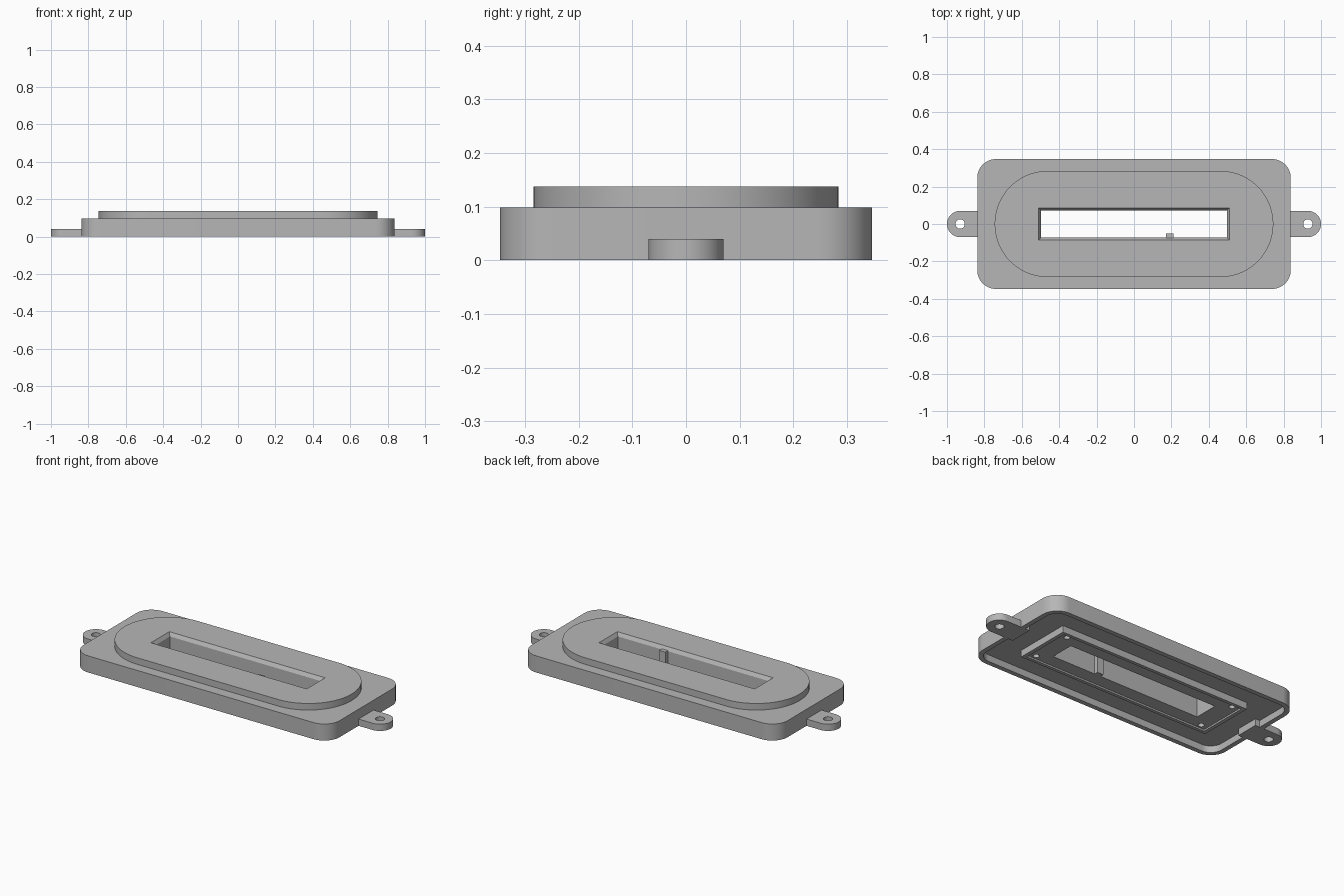
import bpy, bmesh, math

if "Cube" in bpy.data.objects:
    bpy.data.objects.remove(bpy.data.objects["Cube"])

grey = bpy.data.materials.new("plain grey")
grey.diffuse_color = (0.47, 0.47, 0.47, 1)
grey.use_nodes = True
grey.node_tree.nodes["Principled BSDF"].inputs["Base Color"].default_value = grey.diffuse_color


def rounded(hx, hy, r, n=12):
    """Outline of a rectangle with rounded corners, counter-clockwise."""
    if r == 0:
        return [(hx, hy), (-hx, hy), (-hx, -hy), (hx, -hy)]
    pts = []
    for k, (sx, sy) in enumerate([(1, 1), (-1, 1), (-1, -1), (1, -1)]):
        for i in range(n + 1):
            a = math.pi / 2 * (k + i / n)
            pts.append((sx * (hx - r) + r * math.cos(a),
                        sy * (hy - r) + r * math.sin(a)))
    return pts


def circle(x, y, r, n=24):
    return [(x + r * math.cos(2 * math.pi * i / n),
             y + r * math.sin(2 * math.pi * i / n)) for i in range(n)]


def solid(name, bottom, top, z0, z1):
    """Closed solid between two outlines with equal point counts."""
    bm = bmesh.new()
    lo = [bm.verts.new((x, y, z0)) for x, y in bottom]
    hi = [bm.verts.new((x, y, z1)) for x, y in top]
    n = len(lo)
    bm.faces.new(lo[::-1])
    bm.faces.new(hi)
    for i in range(n):
        j = (i + 1) % n
        bm.faces.new((lo[i], lo[j], hi[j], hi[i]))
    bmesh.ops.remove_doubles(bm, verts=bm.verts, dist=1e-5)
    bmesh.ops.recalc_face_normals(bm, faces=bm.faces)
    me = bpy.data.meshes.new(name)
    bm.to_mesh(me)
    bm.free()
    me.materials.append(grey)
    ob = bpy.data.objects.new(name, me)
    bpy.context.collection.objects.link(ob)
    return ob


def prism(name, outline, z0, z1):
    return solid(name, outline, outline, z0, z1)


def combine(ob, other, op="DIFFERENCE"):
    """Boolean with another solid, which is then removed."""
    mod = ob.modifiers.new("bool", "BOOLEAN")
    mod.operation, mod.object, mod.solver = op, other, "EXACT"
    dg = bpy.context.evaluated_depsgraph_get()
    me = bpy.data.meshes.new_from_object(ob.evaluated_get(dg))
    ob.modifiers.clear()
    ob.data = me
    bpy.data.objects.remove(other)


# housing: base plate, raised oval, hollow underside
housing = prism("housing", rounded(0.838, 0.347, 0.1), 0, 0.098)
combine(housing, prism("raised_oval", rounded(0.745, 0.284, 0.2835, 20), 0.06, 0.137), "UNION")
combine(housing, prism("cavity", rounded(0.81, 0.319, 0.072), -0.1, 0.04))

# rectangular boss below, with shallow seat and screw holes
combine(housing, prism("boss", rounded(0.635, 0.172, 0), 0, 0.07), "UNION")
combine(housing, prism("seat", rounded(0.612, 0.152, 0), -0.1, 0.01))
for sx in (-1, 1):
    for sy in (-1, 1):
        combine(housing, prism("screw_hole", circle(sx * 0.57, sy * 0.127, 0.017), -0.1, 0.06))

# slot through the middle with a bevelled mouth
combine(housing, prism("slot", rounded(0.497, 0.073, 0), -0.1, 0.3))
combine(housing, solid("mouth", rounded(0.497, 0.073, 0), rounded(0.523, 0.099, 0), 0.117, 0.157))

# small key rib on the front wall of the slot
rib = prism("key_rib", [(0.17, -0.08), (0.21, -0.08), (0.21, -0.05), (0.17, -0.05)], 0.01, 0.12)

# mounting ears
parts = [housing]
for side, name in ((1, "right_ear"), (-1, "left_ear")):
    arc = [(0.93 + 0.07 * math.sin(a), -0.07 * math.cos(a))
           for a in (math.pi * i / 24 for i in range(25))]
    shape = [(0.78, -0.07)] + arc + [(0.78, 0.07)]
    ear = prism(name, [(side * x, y) for x, y in shape], 0, 0.04)
    combine(ear, prism("ear_hole", circle(side * 0.93, 0, 0.025), -0.1, 0.1))
    parts.append(ear)

# smooth the curved walls, keep edges sharp
bpy.ops.object.select_all(action="DESELECT")
for ob in parts:
    ob.select_set(True)
bpy.context.view_layer.objects.active = housing
bpy.ops.object.shade_smooth_by_angle(angle=math.radians(30))
